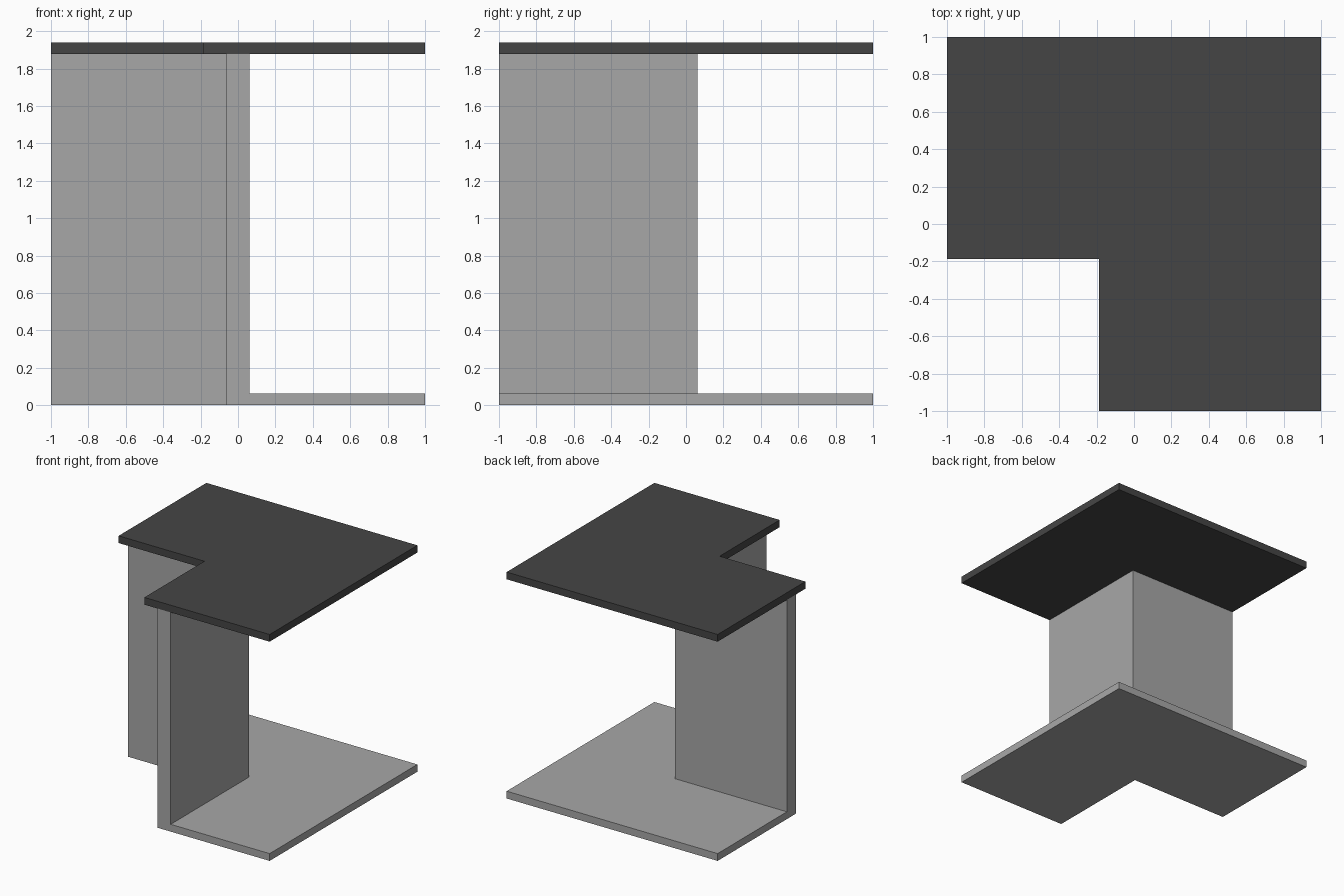
import bpy
import bmesh

cube = bpy.data.objects.get("Cube")
if cube:
    bpy.data.objects.remove(cube, do_unlink=True)


def material(name, value):
    mat = bpy.data.materials.new(name)
    mat.use_nodes = True
    colour = (value, value, value, 1.0)
    mat.diffuse_color = colour
    mat.node_tree.nodes["Principled BSDF"].inputs["Base Color"].default_value = colour
    return mat


def corner_sweep(name, profile, mat):
    """Sweep an (offset, height) profile around a mitred right-angle corner."""
    bm = bmesh.new()
    start = [bm.verts.new((p, -1, z)) for p, z in profile]
    mitre = [bm.verts.new((p, p, z)) for p, z in profile]
    end = [bm.verts.new((-1, p, z)) for p, z in profile]
    n = len(profile)
    for a, b in ((start, mitre), (mitre, end)):
        for i in range(n):
            j = (i + 1) % n
            bm.faces.new((a[i], a[j], b[j], b[i]))
    bm.faces.new(start)
    bm.faces.new(end[::-1])
    bmesh.ops.recalc_face_normals(bm, faces=bm.faces)
    mesh = bpy.data.meshes.new(name)
    bm.to_mesh(mesh)
    bm.free()
    mesh.materials.append(mat)
    obj = bpy.data.objects.new(name, mesh)
    bpy.context.collection.objects.link(obj)
    return obj


light_grey = material("light grey", 0.39)
dark_grey = material("dark grey", 0.06)

# Upright corner wall with its projecting floor ledge
WALL, FLOOR, SLAB, TOP = 0.0625, 0.0625, 1.878, 1.94
corner_sweep("corner_wall_and_floor",
             [(-WALL, 0), (1, 0), (1, FLOOR), (WALL, FLOOR),
              (WALL, SLAB), (-WALL, SLAB)], light_grey)

# Overhanging roof slab
corner_sweep("roof_slab",
             [(-0.1875, SLAB), (1, SLAB), (1, TOP), (-0.1875, TOP)], dark_grey)
